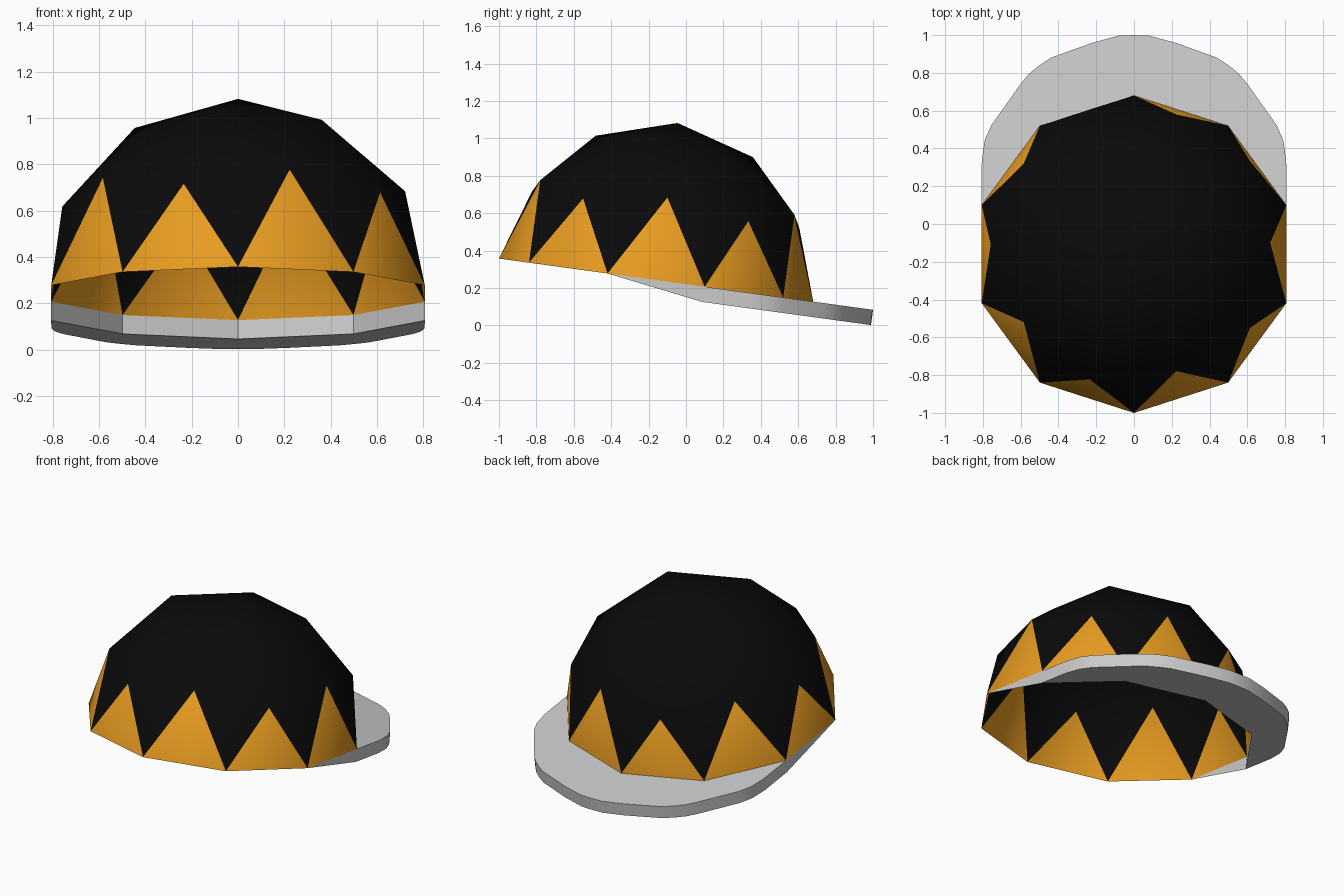
import bpy, bmesh, math
from mathutils import Matrix, Vector

if "Cube" in bpy.data.objects:
    bpy.data.objects.remove(bpy.data.objects["Cube"])

R = 0.848        # dome radius
THICK = 0.082    # brim thickness
TILT = Matrix.Translation((0, -0.16, 0.242)) @ Matrix.Rotation(math.radians(-7.8), 4, 'X')


def material(name, color):
    m = bpy.data.materials.new(name)
    m.diffuse_color = (*color, 1)
    m.use_nodes = True
    m.node_tree.nodes["Principled BSDF"].inputs["Base Color"].default_value = m.diffuse_color
    return m


def finish(bm, name, mats=()):
    bm.transform(TILT)
    me = bpy.data.meshes.new(name)
    bm.to_mesh(me)
    bm.free()
    for m in mats:
        me.materials.append(m)
    me.shade_smooth()
    me.set_sharp_from_angle(angle=math.radians(30))
    ob = bpy.data.objects.new(name, me)
    bpy.context.collection.objects.link(ob)
    return ob


# Cap dome: open half icosphere, with orange triangles standing on the rim
bm = bmesh.new()
bmesh.ops.create_icosphere(bm, subdivisions=2, radius=R,
                           matrix=Matrix.Rotation(math.pi, 4, 'Z'))
bmesh.ops.delete(bm, geom=[v for v in bm.verts if v.co.z < -0.01], context='VERTS')
for f in bm.faces:
    f.material_index = int(sum(abs(v.co.z) < 0.01 for v in f.verts) == 2)
finish(bm, "cap_dome", [material("black", (0.003, 0.003, 0.003)),
                        material("orange", (0.8, 0.33, 0.015))])

# Brim: slab between the rim polygon and a rounded outline
rim = [(R * math.cos(math.radians(a)), R * math.sin(math.radians(a)))
       for a in (18, 54, 90, 126, 162)]
half = [(0.806, 0.5), (0.79, 0.61), (0.755, 0.69), (0.6, 0.91), (0.555, 0.965),
        (0.5, 1.01), (0.44, 1.05), (0.22, 1.13), (0.08, 1.168)]
outer = half + [(0, 1.171)] + [(-x, y) for x, y in reversed(half)]
loop = outer + rim[::-1]

bm = bmesh.new()
top = [bm.verts.new((x, y, 0)) for x, y in loop]
low = [bm.verts.new((x, y, -THICK)) for x, y in loop]
n = len(loop)
bm.faces.new(top)
bm.faces.new(low[::-1])
for i in range(n):
    j = (i + 1) % n
    bm.faces.new((top[j], top[i], low[i], low[j]))
# Tapered side tips reaching forward along the rim
for i, s in ((n - 1, 1), (len(outer), -1)):
    tip = bm.verts.new((s * rim[0][0], -rim[0][1], 0))
    tri = (tip, low[i], top[i])
    bm.faces.new(tri if s > 0 else tri[::-1])
finish(bm, "brim")
